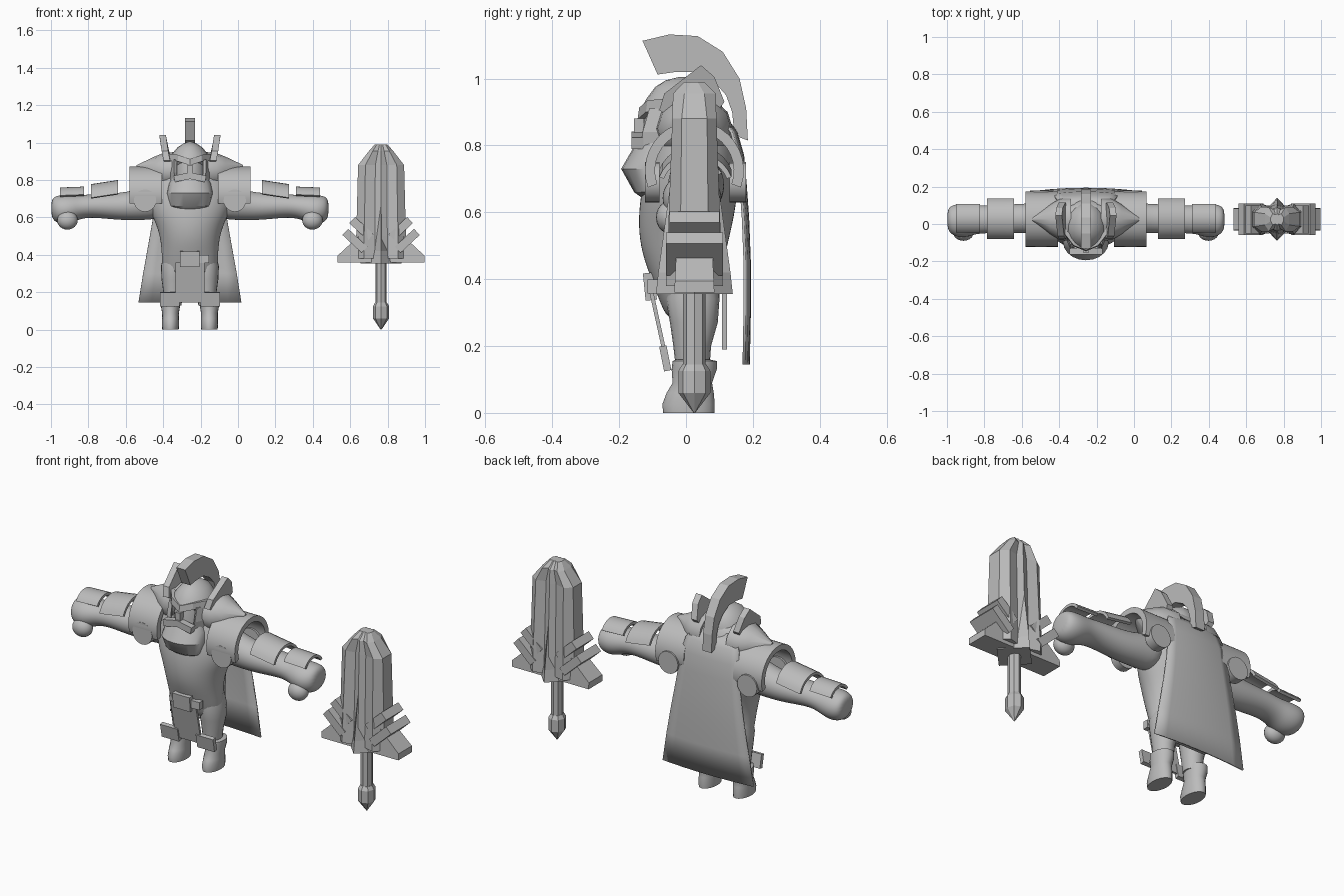
import bpy, bmesh, math
from mathutils import Vector, Matrix

if "Cube" in bpy.data.objects:
    bpy.data.objects.remove(bpy.data.objects["Cube"])

C = -0.257            # centre line of the figure
SX, SY = 0.765, 0.025  # centre line of the sword
grey = bpy.data.materials.new("stone_grey")
grey.diffuse_color = (0.5, 0.5, 0.5, 1)
grey.use_nodes = True
grey.node_tree.nodes["Principled BSDF"].inputs["Base Color"].default_value = grey.diffuse_color


def mesh(name, verts, faces, angle=35, subsurf=0):
    me = bpy.data.meshes.new(name)
    me.from_pydata([tuple(v) for v in verts], [], faces)
    bm = bmesh.new()
    bm.from_mesh(me)
    bmesh.ops.recalc_face_normals(bm, faces=bm.faces)
    bm.to_mesh(me)
    bm.free()
    me.materials.append(grey)
    if angle:
        me.polygons.foreach_set("use_smooth", [True] * len(me.polygons))
        if not subsurf:
            me.set_sharp_from_angle(angle=math.radians(angle))
    ob = bpy.data.objects.new(name, me)
    bpy.context.collection.objects.link(ob)
    if subsurf:
        ob.modifiers.new("Smooth", 'SUBSURF').levels = subsurf
        ob.modifiers["Smooth"].render_levels = subsurf
    return ob


def loft(name, rings, **kw):
    """Skin closed rings of equal length and cap both ends."""
    n, verts, faces = len(rings[0]), [p for r in rings for p in r], []
    for i in range(len(rings) - 1):
        for j in range(n):
            k = (j + 1) % n
            faces.append((i*n + j, i*n + k, (i+1)*n + k, (i+1)*n + j))
    faces += [tuple(range(n)), tuple(range((len(rings)-1)*n, len(rings)*n))]
    return mesh(name, verts, faces, **kw)


def column(name, x, rows, n=20, **kw):
    """Stacked ellipses: rows of (z, x radius, front y, back y)."""
    rings = []
    for z, rx, y0, y1 in rows:
        rings.append([(x + rx*math.cos(a), (y0+y1)/2 + (y1-y0)/2*math.sin(a), z)
                      for a in (2*math.pi*i/n for i in range(n))])
    return loft(name, rings, **kw)


def prism(name, pts, to3d, d0, d1, **kw):
    return loft(name, [[to3d(a, b, d) for a, b in pts] for d in (d0, d1)], **kw)


def box(name, c, size, rot=Matrix()):
    vs = [Vector(c) + rot @ Vector((i*size[0]/2, j*size[1]/2, k*size[2]/2))
          for i in (-1, 1) for j in (-1, 1) for k in (-1, 1)]
    return mesh(name, vs, [(0, 1, 3, 2), (4, 5, 7, 6), (0, 1, 5, 4),
                           (2, 3, 7, 6), (0, 2, 6, 4), (1, 3, 7, 5)], angle=0)


def arch(name, s, x0, x1, cy, z0, z1, ry, rz, t, a0, a1, n=12):
    """Curved armour plate around the arm from x0 (height z0) to x1 (height z1)."""
    an = [math.radians(a0 + (a1-a0)*i/n) for i in range(n+1)]
    prof = [(ry*math.cos(a), rz*math.sin(a)) for a in an]
    prof += [((ry-t)*math.cos(a), (rz-t)*math.sin(a)) for a in reversed(an)]
    return loft(name, [[(C + s*x, cy + p, z + q) for p, q in prof]
                       for x, z in ((x0, z0), (x1, z1))])


def ball(name, c, r):
    bm = bmesh.new()
    bmesh.ops.create_uvsphere(bm, u_segments=20, v_segments=12, radius=1)
    vs = [(c[0]+v.co.x*r[0], c[1]+v.co.y*r[1], c[2]+v.co.z*r[2]) for v in bm.verts]
    fs = [tuple(v.index for v in f.verts) for f in bm.faces]
    bm.free()
    return mesh(name, vs, fs, angle=60)


# Torso
column("torso", C, [(.27, .13, -.05, .09), (.32, .15, -.075, .10), (.40, .152, -.105, .105),
                    (.48, .158, -.135, .12), (.56, .18, -.145, .14), (.64, .22, -.14, .155),
                    (.74, .23, -.12, .16), (.83, .20, -.09, .15), (.90, .14, -.06, .12),
                    (.94, .09, -.03, .09)], subsurf=2)

# Head, beard and helmet
column("head", C, [(.76, .085, -.13, .09), (.83, .088, -.135, .09), (.92, .085, -.115, .09)])
column("beard", C, [(.635, .07, -.12, -.05), (.66, .108, -.155, -.03), (.73, .122, -.194, 0),
                    (.78, .112, -.165, 0), (.815, .095, -.145, 0)], angle=28)
column("helmet", C, [(.86, .108, -.09, .115), (.91, .108, -.133, .11), (.94, .095, -.118, .10),
                     (.975, .066, -.092, .08), (.995, .035, -.06, .045), (1.005, .008, -.02, .01)])
loft("brow", [[(C+x, y, z), (C+x, y+.04, z), (C+x, y+.04, z+.035), (C+x, y+.005, z+.035)]
              for x, y, z in ((-.112, -.06, .905), (-.065, -.12, .9), (0, -.145, .878),
                              (.065, -.12, .9), (.112, -.06, .905))], angle=0)
box("nose", (C, -.14, .85), (.028, .03, .06))
for s in (-1, 1):
    box("moustache", (C+s*.04, -.145, .815), (.09, .035, .035), Matrix.Rotation(s*.2, 3, 'Y'))
    loft("cheek_guard", [[(C+s*x, y, z) for x, y, z in r] for r in (
        ((.072, -.135, .775), (.105, -.075, .775), (.09, -.07, .775), (.06, -.12, .775)),
        ((.085, -.13, .84), (.115, -.06, .84), (.10, -.055, .84), (.07, -.115, .84)),
        ((.085, -.11, .91), (.112, -.02, .91), (.095, -.02, .91), (.07, -.10, .91)))], angle=0)
    # Helmet wings lean outward
    wing = [(-.08, .905), (-.065, .955), (.045, 1.04), (.085, 1.005), (.115, .93), (.07, .87), (-.02, .87)]
    prism("helmet_wing", wing, lambda y, z, d: (C + s*(.09 + d + (z-.87)*.22 + abs(y-.03)*.08), y, z),
          0, .035, angle=0)

# Crest: a tapering arc over the helmet
outer = [(-.13, 1.113), (-.05, 1.132), (.035, 1.127), (.11, 1.08), (.16, 1.0), (.18, .91), (.185, .815)]
inner = [(-.085, 1.012), (-.03, 1.02), (.03, 1.02), (.085, .99), (.12, .95), (.138, .90), (.145, .83)]
prism("helmet_crest", outer + inner[::-1], lambda y, z, d: (C + d, y, z), -.027, .027, angle=0)

# Limbs and armour on both sides
for s in (-1, 1):
    arm = [(.14, -.06, .12, .59, .80), (.24, -.055, .115, .585, .765), (.34, -.05, .11, .583, .735),
           (.43, -.05, .105, .59, .73), (.53, -.05, .10, .60, .725), (.59, -.055, .10, .59, .72),
           (.63, -.07, .105, .57, .722), (.68, -.075, .11, .56, .722), (.725, -.055, .10, .575, .715),
           (.742, -.02, .07, .61, .69)]
    loft("arm", [[(C+s*x, (y0+y1)/2 + (y1-y0)/2*math.cos(a), (z0+z1)/2 + (z1-z0)/2*math.sin(a))
                  for a in (2*math.pi*i/16 for i in range(16))] for x, y0, y1, z0, z1 in arm], subsurf=2)
    ball("thumb", (C+s*.655, -.045, .585), (.055, .045, .05))
    arch("hand_plate", s, .567, .695, .03, .68, .675, .088, .085, .015, 30, 150)
    arch("forearm_plate", s, .385, .53, .028, .69, .668, .115, .11, .015, 20, 160)
    arch("pauldron", s, .15, .323, .025, .725, .725, .148, .148, .03, -20, 200, 20)

    # Pointed shoulder caps
    loft("shoulder_cap", [[(C+s*x, .025 + ry*math.cos(a), z + rz*math.sin(a))
                           for a in (2*math.pi*i/12 for i in range(12))]
                          for x, ry, rz, z in ((.08, .115, .10, .85), (.14, .11, .095, .85),
                                               (.19, .08, .075, .85), (.285, .008, .008, .872))])
    # Round studs front and back
    circle = [(.06*math.cos(i*math.pi/10), .06*math.sin(i*math.pi/10)) for i in range(20)]
    for y0, y1 in ((-.122, -.08), (.13, .18)):
        prism("round_stud", circle, lambda a, b, d: (C + s*.24 + a, d, .69 + b), y0, y1)

    # Legs and boots
    column("leg", C+s*.09, [(.13, .045, -.03, .07), (.2, .052, -.038, .075), (.27, .062, -.048, .095),
                            (.34, .065, -.06, .10), (.4, .05, -.05, .09)])
    column("boot", C+s*.104, [(0, .044, -.068, .085), (.025, .046, -.071, .086), (.06, .045, -.058, .083),
                              (.09, .045, -.04, .078), (.13, .052, -.043, .092), (.155, .052, -.04, .092),
                              (.16, .042, -.03, .07)])
    box("knee_plate", (C+s*.108, -.062, .163), (.105, .022, .075), Matrix.Rotation(.2, 3, 'X'))

# Tabard, buckle and rear cloth
prism("tabard", [(-.078, .145), (.078, .145), (.078, .36), (-.078, .36)],
      lambda x, z, d: (C + x, -.05 - (z-.145)*.22 + d, z), -.012, 0, angle=0)
box("belt_buckle", (C, -.108, .378), (.104, .034, .082), Matrix.Rotation(.1, 3, 'X'))
box("belt_pouch", (C+.075, -.1, .378), (.055, .03, .042))
prism("rear_cloth", [(-.09, .19), (.09, .19), (.10, .5), (-.10, .5)],
      lambda x, z, d: (C + x, d, z), .108, .122, angle=0)

# Cape: a flaring curved sheet
rows = [(.145, .187, .275), (.3, .19, .25), (.45, .19, .223), (.58, .185, .2), (.68, .178, .185),
        (.77, .17, .175), (.84, .15, .16), (.9, .105, .12)]
cols, cv, cf = 8, [], []
for z, y, w in rows:
    cv += [(C + w*u, y - .014*u*u, z) for u in (-1 + 2*j/cols for j in range(cols+1))]
for i in range(len(rows)-1):
    for j in range(cols):
        k = i*(cols+1) + j
        cf.append((k, k+1, k+cols+2, k+cols+1))
cape = mesh("cape", cv, cf)
cape.modifiers.new("Thickness", 'SOLIDIFY').thickness = .008
cape.modifiers["Thickness"].offset = 0


# Sword blade: twelve-sided section with raised middle and bevelled edges
def blade_ring(z, w, e, m):
    half = [(w, -e), (w, e), (w*.68, m), (w*.25, m*.8), (0, m), (-w*.25, m*.8), (-w*.68, m)]
    pts = half + [(-w, e), (-w, -e)] + [(-a, -b) for a, b in half[2:]]
    return [(SX+a, SY+b, z) for a, b in pts]


loft("sword_blade", [blade_ring(*r) for r in ((.38, .135, .045, .085), (.5, .133, .042, .08),
     (.88, .123, .038, .066), (.955, .065, .03, .064), (.99, .034, .01, .03))], angle=0)

# Sword guard: tapered crosspiece with a central spike
prism("sword_guard", [(-.233, .36), (.233, .36), (.233, .395), (.12, .5), (-.12, .5), (-.233, .395)],
      lambda x, z, d: (SX + x, SY + d*(1 - (z-.36)*.8), z), -.06, .06, angle=0)
loft("guard_spike", [[(SX+w, SY, z), (SX, SY+d, z), (SX-w, SY, z), (SX, SY-d, z)]
                     for z, w, d in ((.355, .11, .115), (.42, .09, .108), (.66, .012, .075))], angle=0)
for s in (-1, 1):
    for x, z, length in ((.105, .54, .135), (.14, .475, .14)):
        box("guard_feather", (SX+s*x, SY, z), (length, .15 if z > .5 else .17, .045),
            Matrix.Rotation(-s*.75, 3, 'Y'))

# Sword grip and pommel
column("sword_grip", SX, [(.12, .03, SY-.034, SY+.034), (.37, .03, SY-.034, SY+.034)], n=8, angle=0)
column("sword_pommel", SX, [(0, .002, SY-.002, SY+.002), (.06, .043, SY-.048, SY+.048),
                            (.125, .043, SY-.048, SY+.048), (.145, .032, SY-.036, SY+.036)], n=8, angle=0)
